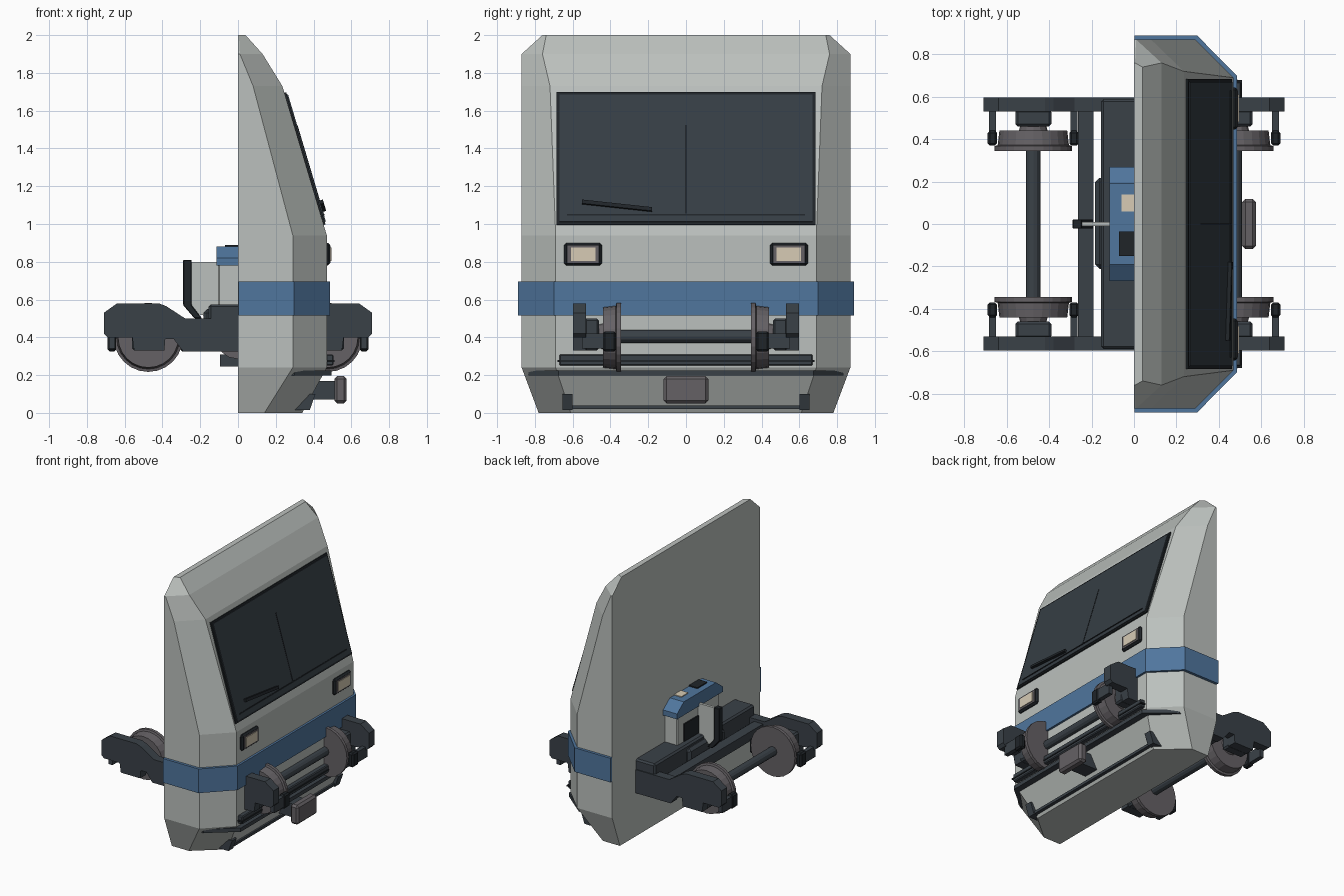
import bpy, bmesh, math
from mathutils import Vector

cube = bpy.data.objects.get("Cube")
if cube:
    bpy.data.objects.remove(cube, do_unlink=True)


def material(name, rgb):
    m = bpy.data.materials.new(name)
    m.use_nodes = True
    m.diffuse_color = (*rgb, 1)
    bsdf = next(n for n in m.node_tree.nodes if n.type == 'BSDF_PRINCIPLED')
    bsdf.inputs["Base Color"].default_value = (*rgb, 1)
    return m


GREY = material("light grey paint", (0.50, 0.53, 0.51))
BLUE = material("blue paint", (0.08, 0.18, 0.34))
DARK = material("dark steel", (0.042, 0.053, 0.064))
BLACK = material("black rubber", (0.014, 0.018, 0.022))
GLASS = material("tinted glass", (0.036, 0.047, 0.058))
IRON = material("wheel iron", (0.13, 0.12, 0.13))
CREAM = material("lamp cream", (0.68, 0.60, 0.46))


def finish(name, bm, mat, bevel=0):
    bmesh.ops.recalc_face_normals(bm, faces=bm.faces)
    me = bpy.data.meshes.new(name)
    bm.to_mesh(me)
    bm.free()
    me.materials.append(mat)
    ob = bpy.data.objects.new(name, me)
    bpy.context.collection.objects.link(ob)
    if bevel:
        mod = ob.modifiers.new("edges", 'BEVEL')
        mod.width, mod.segments = bevel, 1
    return ob


def loft(name, rings, mat, bevel=0):
    """Skin between rings of equal length and cap both ends."""
    bm = bmesh.new()
    rows = [[bm.verts.new(p) for p in ring] for ring in rings]
    n = len(rows[0])
    for a, b in zip(rows, rows[1:]):
        for i in range(n):
            j = (i + 1) % n
            bm.faces.new((a[i], a[j], b[j], b[i]))
    bm.faces.new(rows[0])
    bm.faces.new(rows[-1])
    return finish(name, bm, mat, bevel)


def box(name, x, y, z, mat, bevel=0):
    """Box from three (low, high) ranges."""
    ring = lambda h: [(x[0], y[0], h), (x[1], y[0], h), (x[1], y[1], h), (x[0], y[1], h)]
    return loft(name, [ring(z[0]), ring(z[1])], mat, bevel)


def span(sign, a, b):
    return tuple(sorted((sign * a, sign * b)))


def plate(name, pts, y, mat, bevel=0):
    """Side profile in x, z extruded across y."""
    return loft(name, [[(px, h, pz) for px, pz in pts] for h in y], mat, bevel)


def turned(name, x, z, profile, mat, sides=24):
    """Lathe along y from (y, radius) pairs."""
    angles = [math.tau * i / sides for i in range(sides)]
    return loft(name, [[(x + r * math.cos(a), y, z + r * math.sin(a)) for a in angles]
                       for y, r in profile], mat)


def section(z, side, xs, xf, fy, back=0):
    """Horizontal slice of the nose with chamfered corners."""
    half = [(back, side), (xs, side), (xf, fy)]
    return [(x, -y, z) for x, y in half] + [(x, y, z) for x, y in reversed(half)]


# Nose shell and wrap-around trim
loft("cab_shell", [section(*s) for s in (
    (0, 0.78, 0.14, 0.34, 0.61), (0.24, 0.87, 0.29, 0.47, 0.69),
    (0.94, 0.87, 0.29, 0.47, 0.69), (1.73, 0.87, 0.08, 0.235, 0.72),
    (1.9, 0.87, 0.01, 0.13, 0.76), (2, 0.76, 0.005, 0.04, 0.74))], GREY)
loft("blue_band", [section(h, 0.89, 0.297, 0.486, 0.698, 0.002) for h in (0.515, 0.695)], BLUE)
loft("skirt_rail", [section(h, 0.835, 0.30, 0.495, 0.675, 0.25) for h in (0.197, 0.225)], DARK)
box("upper_step", (0.44, 0.505), (-0.67, 0.67), (0.25, 0.31), DARK, 0.006)
box("step_trim", (0.44, 0.51), (-0.68, 0.68), (0.27, 0.28), BLACK)
box("lower_rail", (0.30, 0.375), (-0.64, 0.64), (0.02, 0.04), DARK)
for s in (-1, 1):
    plate("rail_bracket", [(0.30, 0.015), (0.38, 0.015), (0.41, 0.10), (0.36, 0.10)],
          span(s, 0.60, 0.655), DARK)


# Windscreen on the sloping front
def slope(y, z, lift):
    return Vector((0.47 - (z - 0.94) * 0.2975 + lift * 0.96, y, z + lift * 0.28))


def screen_bar(name, corners, lift, mat):
    return loft(name, [[slope(y, z, h) for y, z in corners] for h in (0, lift)], mat)


def rect(y0, y1, z0, z1):
    return [(y0, z0), (y1, z0), (y1, z1), (y0, z1)]


screen_bar("windscreen_seal", rect(-0.685, 0.685, 0.995, 1.695), 0.01, BLACK)
screen_bar("windscreen", rect(-0.67, 0.67, 1.008, 1.682), 0.016, GLASS)
screen_bar("screen_trim", rect(-0.63, 0.63, 1.04, 1.048), 0.02, BLACK)
screen_bar("screen_divider", rect(-0.004, 0.004, 1.05, 1.52), 0.018, BLACK)
screen_bar("wiper", [(-0.55, 1.10), (-0.18, 1.06), (-0.18, 1.08), (-0.55, 1.12)], 0.034, BLACK)

# Headlamps and coupler
for s in (-1, 1):
    box("lamp_surround", (0.45, 0.488), span(s, 0.445, 0.645), (0.78, 0.90), BLACK, 0.012)
    box("lamp_bezel", (0.45, 0.491), span(s, 0.463, 0.627), (0.793, 0.887), IRON)
    box("lamp_lens", (0.45, 0.496), span(s, 0.48, 0.61), (0.805, 0.875), CREAM)
box("coupler_shank", (0.30, 0.53), (-0.06, 0.06), (0.07, 0.17), DARK)
box("coupler_head", (0.51, 0.575), (-0.118, 0.118), (0.05, 0.195), IRON, 0.015)

# Bogie side frames: half outline mirrored along the length
top = [(0.28, 0.50), (0.38, 0.565), (0.42, 0.58), (0.64, 0.58), (0.71, 0.53)]
low = [(0.71, 0.42), (0.69, 0.40), (0.56, 0.40), (0.55, 0.33), (0.39, 0.33),
       (0.385, 0.39), (0.34, 0.39), (0.29, 0.325)]
half = top + low
outline = half + [(-x, z) for x, z in reversed(half)]
for s in (-1, 1):
    plate("bogie_side_frame", outline, span(s, 0.53, 0.597), DARK)

# Wheelsets, axle boxes and brake blocks
for sx in (-1, 1):
    ax = sx * 0.475
    turned("axle", ax, 0.405, [(-0.5, 0.034), (0.5, 0.034)], DARK, 12)
    for sy in (-1, 1):
        turned("wheel", ax, 0.40, [(sy * y, r) for y, r in (
            (0.345, 0.183), (0.368, 0.183), (0.372, 0.168), (0.44, 0.16))], IRON)
        turned("hub", ax, 0.405, [(sy * 0.43, 0.07), (sy * 0.47, 0.06)], IRON, 12)
        box("axle_box", (ax - 0.085, ax + 0.085), span(sy, 0.46, 0.54), (0.33, 0.50), DARK, 0.012)
        for bx, w in ((0.668, 0.022), (0.283, 0.022)):
            box("brake_block", span(sx, bx - w, bx + w), span(sy, 0.37, 0.44), (0.325, 0.43), BLACK, 0.01)
            box("brake_hanger", span(sx, bx - 0.016, bx + 0.016), span(sy, 0.42, 0.55), (0.34, 0.42), DARK)
    # Cross beams
    box("cross_beam", span(sx, 0.19, 0.265), (-0.54, 0.54), (0.41, 0.48), DARK)

# Bolster and underslung drive
box("bolster", (-0.155, 0.155), (-0.59, 0.59), (0.44, 0.575), DARK, 0.012)
box("drive_case", (-0.183, 0.183), (-0.212, 0.218), (0.37, 0.55), DARK, 0.02)
turned("drive_drum", 0, 0.405, [(-0.18, 0.12), (0.18, 0.12)], IRON, 16)
box("drive_mount", (-0.095, 0.095), (-0.16, 0.16), (0.245, 0.31), DARK)

# Control desk with chamfered blue lid
box("desk_body", (-0.105, 0.105), (-0.25, 0.25), (0.56, 0.79), GREY, 0.008)
box("desk_panel", (-0.114, -0.10), (0.0, 0.18), (0.58, 0.71), BLACK)
lid = [(-0.27, 0.78), (0.27, 0.78), (0.27, 0.82), (0.19, 0.88), (-0.19, 0.88), (-0.27, 0.82)]
loft("desk_lid", [[(x, y, z) for y, z in lid] for x in (-0.115, 0.115)], BLUE)
box("desk_screen", (-0.07, 0.07), (-0.15, -0.035), (0.87, 0.888), BLACK)
box("desk_lamp", (-0.06, 0.06), (0.06, 0.14), (0.87, 0.886), CREAM)

# Upright post with its pale web plate
plate("web_plate", [(-0.25, 0.53), (-0.10, 0.50), (-0.10, 0.80), (-0.25, 0.80)], (-0.01, 0.01), GREY)
plate("upright_post", [(-0.29, 0.57), (-0.23, 0.50), (-0.19, 0.50), (-0.245, 0.57),
                       (-0.245, 0.81), (-0.29, 0.81)], (-0.022, 0.022), BLACK, 0.004)
